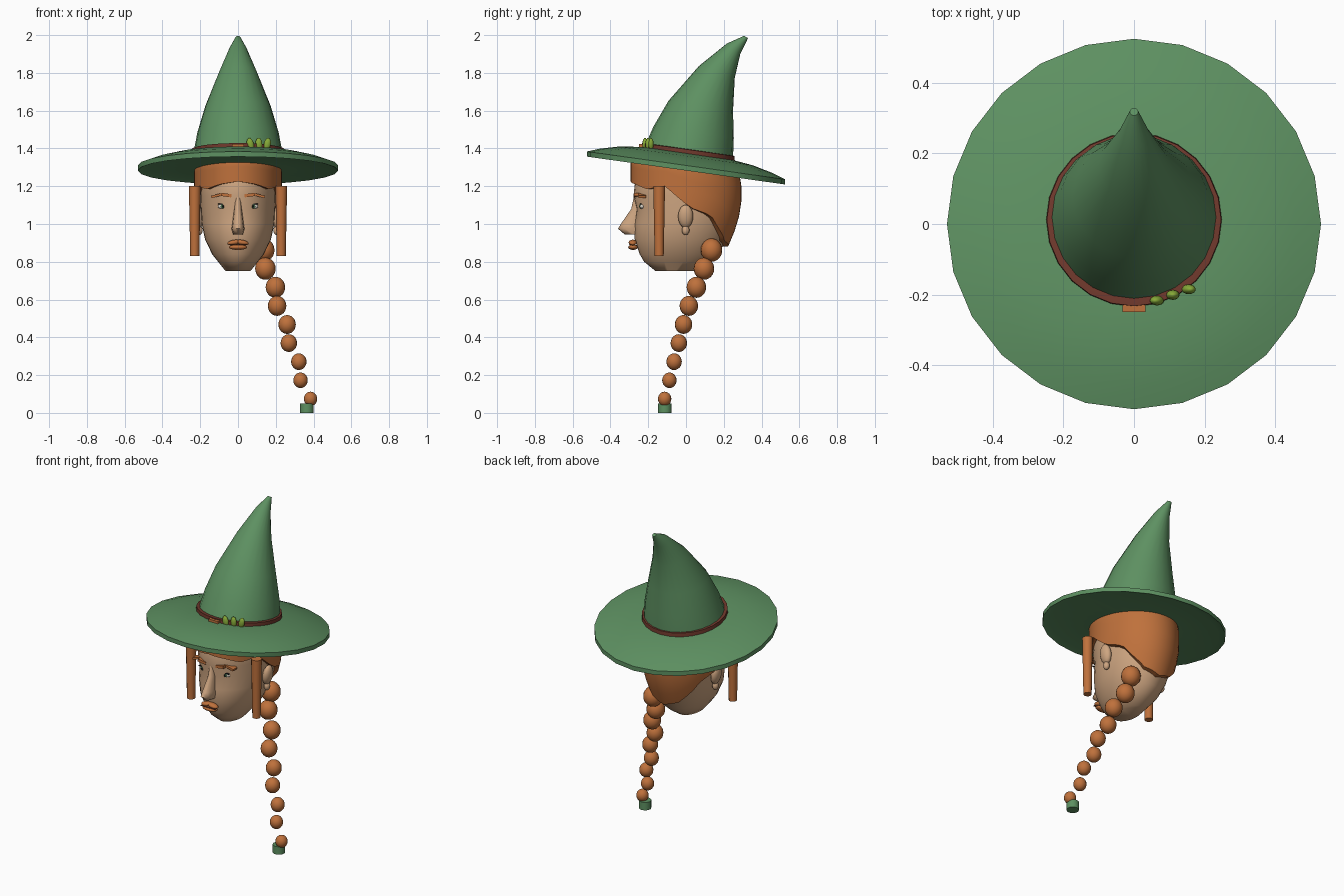
import bpy, bmesh
from math import sin, cos, pi, radians
from mathutils import Matrix, Vector

if "Cube" in bpy.data.objects:
    bpy.data.objects.remove(bpy.data.objects["Cube"])


def material(name, *rgb):
    m = bpy.data.materials.new(name)
    m.use_nodes = True
    m.diffuse_color = (*rgb, 1)
    m.node_tree.nodes["Principled BSDF"].inputs["Base Color"].default_value = (*rgb, 1)
    return m


GREEN = material("hat green", .11, .28, .12)
SKIN = material("skin", .62, .38, .22)
GINGER = material("ginger", .52, .165, .045)
BROWN = material("band brown", .16, .04, .025)
LEAF = material("leaf green", .24, .4, .04)
WHITE = material("eye white", .75, .7, .62)
IRIS = material("iris green", .06, .17, .07)
DARK = material("pupil dark", .01, .01, .01)


def finish(name, bm, mat, angle=45):
    bmesh.ops.recalc_face_normals(bm, faces=bm.faces)
    me = bpy.data.meshes.new(name)
    bm.to_mesh(me)
    bm.free()
    me.materials.append(mat)
    me.shade_smooth()
    me.set_sharp_from_angle(angle=radians(angle))
    ob = bpy.data.objects.new(name, me)
    bpy.context.collection.objects.link(ob)
    return ob


def bridge(bm, rows, caps=True):
    n = len(rows[0])
    for a, b in zip(rows, rows[1:]):
        for i in range(n):
            j = (i + 1) % n
            bm.faces.new((a[i], a[j], b[j], b[i]))
    if caps:
        bm.faces.new(rows[0])
        bm.faces.new(rows[-1])


def loft(name, rings, mat, n=24, angle=45):
    """Rings are (centre y, centre z, x radius, y radius, tilt in degrees)."""
    bm = bmesh.new()
    rows = []
    for cy, cz, rx, ry, tilt in rings:
        t = radians(tilt)
        rows.append([bm.verts.new((rx * cos(a), cy + ry * sin(a) * cos(t),
                                   cz + ry * sin(a) * sin(t)))
                     for a in (2 * pi * i / n for i in range(n))])
    bridge(bm, rows)
    return finish(name, bm, mat, angle)


def ball(name, pos, size, mat, lean=0, u=14, v=10):
    bm = bmesh.new()
    m = Matrix.Translation(pos) @ Matrix.Rotation(radians(lean), 4, "Y") @ Matrix.Diagonal((*size, 1))
    bmesh.ops.create_uvsphere(bm, u_segments=u, v_segments=v, radius=1, matrix=m)
    return finish(name, bm, mat, 60)


def rod(name, pos, r_bottom, r_top, height, mat, n=12):
    bm = bmesh.new()
    bmesh.ops.create_cone(bm, cap_ends=True, segments=n, radius1=r_bottom, radius2=r_top,
                          depth=height, matrix=Matrix.Translation(pos))
    return finish(name, bm, mat)


def box(name, pos, size, mat, lean=0):
    bm = bmesh.new()
    m = Matrix.Translation(pos) @ Matrix.Rotation(radians(lean), 4, "Y") @ Matrix.Diagonal((*size, 1))
    bmesh.ops.create_cube(bm, size=1, matrix=m)
    return finish(name, bm, mat, 30)


# Hat: drooping tilted brim and a crown that bends backwards
TILT = -8
brim = [(.24, 1.375), (.36, 1.36), (.46, 1.335), (.53, 1.31), (.53, 1.283), (.49, 1.293), (.25, 1.283)]
loft("hat_brim", [(0, z, r, r, TILT) for r, z in brim], GREEN)
crown = [(.01, 1.355, .24, TILT), (.04, 1.485, .215, TILT), (.078, 1.625, .173, -9),
         (.163, 1.805, .1, -18), (.252, 1.928, .045, -38), (.318, 1.99, .012, -30)]
loft("hat_crown", [(y, z, r, r, t) for y, z, r, t in crown], GREEN)

# Hat band with buckle and leaves
band = [(1.37, .236), (1.368, .249), (1.394, .247), (1.396, .232)]
loft("hat_band", [(.012, z, r, r, TILT) for z, r in band], BROWN)
box("band_buckle", (0, -.235, 1.405), (.066, .028, .036), GINGER)
for i in range(3):
    ball("band_leaf", (.065 + .045 * i, -.217 + .016 * i, 1.422), (.019, .014, .034), LEAF, -12 + 12 * i)

# Head: height, front, back, half width
head = [(.75, -.16, .05, .065), (.8, -.222, .125, .105), (.84, -.245, .17, .137),
        (.92, -.272, .215, .175), (1.0, -.273, .245, .192), (1.08, -.262, .26, .197),
        (1.15, -.278, .265, .2), (1.22, -.27, .265, .2), (1.3, -.25, .24, .18)]
loft("head", [((f + b) / 2, z, w, (b - f) / 2, 0) for z, f, b, w in head], SKIN, 32, 50)

# Nose: height, tip, half width
nose = [(1.15, -.275, .016), (1.08, -.29, .02), (1.0, -.345, .03), (.975, -.36, .034), (.945, -.325, .026)]
loft("nose", [((t - .22) / 2, z, w, (-.22 - t) / 2, 0) for z, t, w in nose], SKIN, 12, 60)

# Lips
for s in (-1, 1):
    ball("upper_lip", (.022 * s, -.282, .902), (.036, .022, .014), GINGER, 10 * s)
ball("lower_lip", (0, -.28, .877), (.05, .026, .014), GINGER)
box("mouth_line", (0, -.297, .89), (.1, .009, .004), BROWN)

for s in (-1, 1):
    # Eyes with lash line
    ball("eyeball", (.08 * s, -.232, 1.093), (.027, .012, .013), WHITE)
    ball("iris", (.08 * s, -.241, 1.094), (.012, .006, .012), IRIS)
    ball("pupil", (.08 * s, -.245, 1.094), (.006, .004, .006), DARK)
    box("lash_line", (.08 * s, -.24, 1.107), (.05, .008, .005), DARK, 4 * s)
    # Arched brows in two pieces
    box("brow_inner", (.062 * s, -.263, 1.153), (.055, .025, .017), GINGER, -8 * s)
    box("brow_outer", (.115 * s, -.232, 1.15), (.055, .04, .013), GINGER, 14 * s)
    # Ears with lobe
    ball("ear", (.21 * s, -.002, 1.04), (.026, .04, .062), SKIN, 8 * s)
    ball("ear_lobe", (.205 * s, -.002, .967), (.018, .02, .026), SKIN)
    # Hanging side locks
    rod("side_lock", (.229 * s, -.142, 1.015), .024, .031, .37, GINGER)

# Hair cap: lower edge as (degrees from the front, height)
EDGE = [(0, 1.225), (25, 1.21), (45, 1.185), (68, 1.2), (84, 1.13), (95, 1.085),
        (118, 1.045), (130, .98), (150, .91), (180, .88)]


def edge_height(deg):
    for (a, za), (b, zb) in zip(EDGE, EDGE[1:]):
        if deg <= b:
            return za + (zb - za) * (deg - a) / (b - a)


def hair_point(a, t, shrink=1):
    deg = abs((a * 180 / pi + 180) % 360 - 180)
    top = 1.32 + .04 * cos(a)
    low = edge_height(min(deg, 180))
    z = low + (top - low) * t
    taper = 1 - .24 * max(0, (1.12 - z) / .24) ** 1.6
    r = shrink * taper
    return Vector((.232 * r * sin(a), -.293 * r * cos(a), z))


bm = bmesh.new()
N = 48
angles = [2 * pi * i / N for i in range(N)]
layers = [(0, .87), (0, 1), (.2, 1), (.4, 1), (.6, 1), (.8, 1), (1, .96)]
rows = [[bm.verts.new(hair_point(a, t, k)) for a in angles] for t, k in layers]
bridge(bm, rows, caps=False)
bm.faces.new(rows[-1])
finish("hair_cap", bm, GINGER, 55)

# Braid: zigzag of shrinking beads ending in a tie
for i in range(9):
    r = .057 - .0027 * i
    zig = .011 if i % 2 == 0 else -.011
    y = .135 - .04 * i if i < 4 else .012 - .025 * (i - 3)
    ball("braid_bead", (.125 + .031 * i + zig, y, .862 - .0985 * i), (r, r, r * 1.08), GINGER, 0, 16, 12)
rod("braid_tie", (.365, -.112, .025), .036, .036, .05, GREEN, 16)
